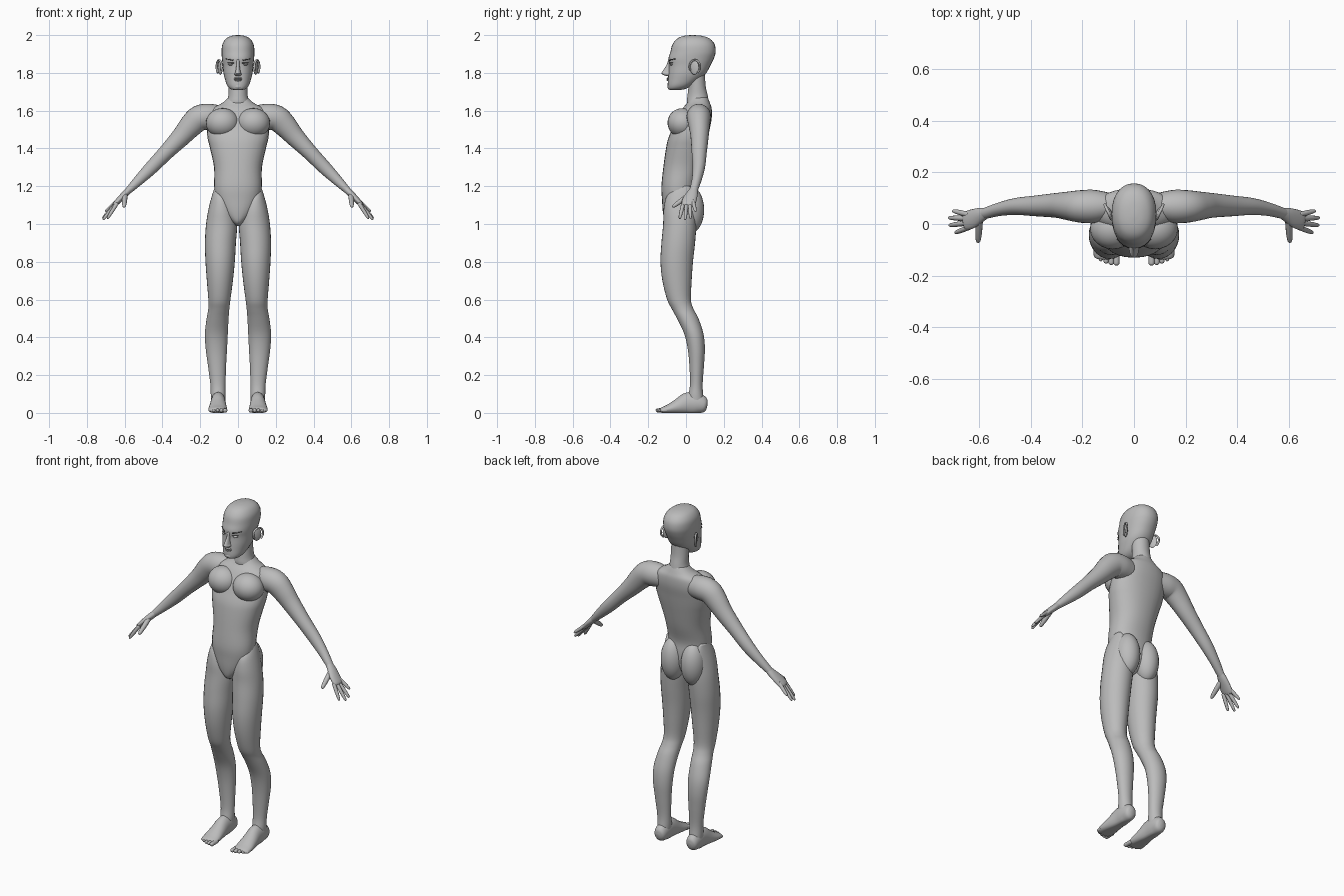
import bpy, bmesh, math
from mathutils import Vector, Matrix

if "Cube" in bpy.data.objects:
    bpy.data.objects.remove(bpy.data.objects["Cube"])


def material(name, grey):
    m = bpy.data.materials.new(name)
    m.use_nodes = True
    col = (grey, grey, grey, 1)
    m.diffuse_color = col
    m.node_tree.nodes["Principled BSDF"].inputs["Base Color"].default_value = col
    return m


SKIN = material("grey skin", 0.5)
DARK = material("dark grey", 0.06)
SIDES = (("left_", 1), ("right_", -1))


def finish(bm, name, mat, side=1):
    """Turn a bmesh into a smooth object, mirrored for the right side."""
    for v in bm.verts:
        v.co.x *= side
    bmesh.ops.recalc_face_normals(bm, faces=bm.faces)
    me = bpy.data.meshes.new(name)
    bm.to_mesh(me)
    bm.free()
    me.materials.append(mat)
    for p in me.polygons:
        p.use_smooth = True
    ob = bpy.data.objects.new(name, me)
    bpy.context.collection.objects.link(ob)
    return ob


def spline(rows, steps=4):
    """Catmull-Rom interpolation through rows of numbers."""
    out = []
    for i in range(len(rows) - 1):
        a, b = rows[max(i - 1, 0)], rows[i]
        c, d = rows[i + 1], rows[min(i + 2, len(rows) - 1)]
        for s in range(steps):
            t = s / steps
            out.append([0.5 * (2*q + (r - p)*t + (2*p - 5*q + 4*r - w)*t*t
                        + (3*q - p - 3*r + w)*t**3) for p, q, r, w in zip(a, b, c, d)])
    return out + [list(rows[-1])]


def skin_rings(rings, name, mat, side, floor=False):
    bm = bmesh.new()
    loops = [[bm.verts.new(p) for p in ring] for ring in rings]
    n = len(loops[0])
    for a, b in zip(loops, loops[1:]):
        for i in range(n):
            j = (i + 1) % n
            bm.faces.new((a[i], a[j], b[j], b[i]))
    bm.faces.new(loops[0])
    bm.faces.new(loops[-1])
    if floor:
        for v in bm.verts:
            v.co.z = max(v.co.z, 0)
    return finish(bm, name, mat, side)


def oval(n, power):
    """Unit superellipse points."""
    pts = []
    for i in range(n):
        c, s = math.cos(math.tau * i / n), math.sin(math.tau * i / n)
        pts.append((math.copysign(abs(c) ** (2 / power), c),
                    math.copysign(abs(s) ** (2 / power), s)))
    return pts


def column(name, rows, mat=SKIN, side=1, power=2.2, n=28):
    """Level rings from rows of z, x min, x max, y front, y back."""
    rings = []
    for z, x0, x1, y0, y1 in spline(rows):
        rings.append([((x0 + x1) / 2 + (x1 - x0) / 2 * c,
                       (y0 + y1) / 2 + (y1 - y0) / 2 * s, z) for c, s in oval(n, power)])
    return skin_rings(rings, name, mat, side)


def centred(rows):
    return [(z, -w, w, f, b) for z, w, f, b in rows]


def limb(name, rows, across, mat=SKIN, side=1, n=18, floor=False):
    """Rings square to a path of x, y, z, radius across, radius other way."""
    rows = spline(rows)
    pts = [Vector(r[:3]) for r in rows]
    rings = []
    for i, r in enumerate(rows):
        t = (pts[min(i + 1, len(pts) - 1)] - pts[max(i - 1, 0)]).normalized()
        u = Vector(across)
        u = (u - t * u.dot(t)).normalized()
        v = t.cross(u)
        rings.append([pts[i] + u * r[3] * c + v * r[4] * s for c, s in oval(n, 2)])
    return skin_rings(rings, name, mat, side, floor)


def ellipsoid(name, centre, radii, mat=SKIN, side=1, turn=0, axis="X"):
    bm = bmesh.new()
    bmesh.ops.create_uvsphere(bm, u_segments=24, v_segments=16, radius=1)
    m = Matrix.Translation(centre) @ Matrix.Rotation(turn, 4, axis) @ Matrix.Diagonal((*radii, 1))
    bm.transform(m)
    return finish(bm, name, mat, side)


# Torso with the pointed pelvis front
column("torso", centred([
    (1.67, .05, .02, .115), (1.64, .085, .005, .127), (1.61, .14, -.02, .136),
    (1.56, .163, -.05, .136), (1.5, .165, -.075, .125), (1.45, .16, -.095, .116),
    (1.4, .148, -.106, .106), (1.3, .127, -.12, .084), (1.2, .126, -.13, .056),
    (1.13, .118, -.127, .058), (1.06, .085, -.122, .055), (1.01, .035, -.11, .03),
    (.99, .01, -.08, .0)]))

# Neck
column("neck", centred([
    (1.58, .08, .02, .12), (1.64, .062, .005, .121), (1.68, .051, .008, .115),
    (1.73, .05, .012, .104), (1.8, .05, .0, .1)]), power=2)

# Head
column("head", centred([
    (1.71, .022, -.085, -.03), (1.716, .042, -.094, .0), (1.735, .058, -.097, .035),
    (1.77, .07, -.095, .08), (1.8, .077, -.093, .108), (1.84, .081, -.09, .13),
    (1.875, .085, -.093, .147), (1.91, .087, -.083, .157), (1.95, .083, -.072, .152),
    (1.98, .065, -.048, .128), (1.995, .038, -.015, .09), (2.0, .008, .025, .045)]))

# Nose and mouth
column("nose", centred([
    (1.87, .011, -.094, -.06), (1.84, .009, -.104, -.06), (1.805, .014, -.127, -.06),
    (1.795, .019, -.129, -.06), (1.787, .017, -.115, -.06), (1.783, .01, -.1, -.06)]), n=16)
ellipsoid("upper_lip", (0, -.092, 1.772), (.021, .011, .005))
ellipsoid("lower_lip", (0, -.091, 1.761), (.018, .011, .006))
ellipsoid("mouth_line", (0, -.093, 1.7665), (.021, .01, .002), DARK)
ellipsoid("chin", (0, -.075, 1.727), (.028, .024, .016))


def face_y(x, out=0.0):
    return .022 - (.112 + out) * math.sqrt(max(0, 1 - (x / .087) ** 2.2))


for tag, s in SIDES:
    # Eyes and brows
    ellipsoid(tag + "eye", (.037, face_y(.037) + .004, 1.845), (.015, .009, .006), SKIN, s)
    for part, z, lift, thick in (("brow", 1.866, .008, .005), ("eyelid", 1.852, .001, .002)):
        xs = (.022, .035, .05, .064) if part == "brow" else (.022, .034, .045, .053)
        limb(tag + part, [(x, face_y(x), z + lift * k / 3, .004, thick * (1 - k * .2))
                          for k, x in enumerate(xs)], (0, 1, 0), DARK, s, n=8)

    # Ears: a thin bowl with a rim and lobe
    ellipsoid(tag + "ear", (.094, .045, 1.828), (.008, .026, .038), SKIN, s, -.45, "Z")
    rim = []
    for k in range(9):
        a = math.radians(-60 + 34 * k)
        y = .028 * math.cos(a)
        rim.append((.1 + y * .45, .047 + y, 1.832 + .036 * math.sin(a), .006, .005))
    limb(tag + "ear_rim", rim, (1, 0, 0), SKIN, s, n=8)

    # Chest and seat muscles
    ellipsoid(tag + "chest", (.082, -.018, 1.535), (.088, .08, .078), SKIN, s, -.25)
    ellipsoid(tag + "buttock", (.066, .022, 1.075), (.068, .074, .125), SKIN, s)

    # Leg
    column(tag + "leg", [
        (1.2, .1, .122, -.045, .02), (1.15, .05, .138, -.1, .045), (1.08, .02, .156, -.118, .052),
        (1.0, .005, .169, -.121, .055), (.9, .011, .175, -.13, .048), (.8, .017, .172, -.135, .037),
        (.7, .027, .165, -.125, .03), (.6, .04, .157, -.1, .026), (.55, .046, .157, -.075, .04),
        (.5, .05, .166, -.048, .066), (.42, .054, .175, -.01, .092), (.34, .058, .171, .009, .1),
        (.25, .063, .159, .018, .095), (.15, .066, .146, .021, .088), (.09, .066, .144, .012, .092),
        (.04, .07, .14, .01, .1)], side=s, power=2)

    # Foot and toes
    limb(tag + "foot", [
        (.105, .112, .035, .012, .015), (.105, .1, .038, .032, .038), (.105, .06, .05, .039, .056),
        (.105, .01, .05, .04, .058), (.106, -.04, .034, .045, .042), (.107, -.09, .02, .05, .026),
        (.107, -.125, .014, .046, .016), (.107, -.135, .012, .035, .01)], (1, 0, 0), SKIN, s,
        n=24, floor=True)
    for k in range(5):
        x, tip, r = .068 + k * .02, -.16 + .0018 * k * k, .012 - .001 * k
        limb(tag + "toe_%d" % (k + 1), [
            (x, -.1, .014, r, r), (x, tip + .014, .013, r, r), (x, tip + .004, .012, r * .8, r * .8),
            (x, tip, .011, r * .3, r * .3)], (1, 0, 0), SKIN, s, n=10, floor=True)

    # Arm
    limb(tag + "arm", [
        (.09, .07, 1.565, .05, .06), (.15, .068, 1.568, .064, .068), (.205, .068, 1.56, .063, .068),
        (.25, .07, 1.52, .056, .062), (.3, .072, 1.463, .048, .052), (.38, .07, 1.38, .04, .041),
        (.455, .068, 1.302, .033, .036), (.52, .057, 1.237, .026, .028), (.57, .043, 1.187, .022, .02),
        (.59, .038, 1.167, .02, .016)], (0, 1, 0), SKIN, s, n=24)

    # Palm, fingers and thumb
    limb(tag + "palm", [
        (.57, .043, 1.187, .02, .018), (.597, .033, 1.16, .03, .018), (.625, .02, 1.132, .037, .016),
        (.65, .012, 1.106, .036, .013), (.658, .01, 1.098, .026, .007)], (0, 1, 0), SKIN, s)
    digits = (("index_finger", (.64, -.014, 1.11), (.692, -.034, 1.028)),
              ("middle_finger", (.645, .004, 1.108), (.715, -.005, 1.022)),
              ("ring_finger", (.645, .021, 1.11), (.717, .024, 1.03)),
              ("little_finger", (.638, .036, 1.122), (.702, .051, 1.066)),
              ("thumb", (.598, .018, 1.155), (.603, -.071, 1.09)))
    for part, a, b in digits:
        a, b = Vector(a), Vector(b)
        size = .014 if part == "thumb" else .0105
        limb(tag + part, [(*a.lerp(b, t), size * w, size * w) for t, w in
                          ((0, 1), (.5, .95), (.85, .75), (.97, .5), (1, .2))],
             (1, 0, 1) if part == "thumb" else (0, 1, 0), SKIN, s, n=10)
